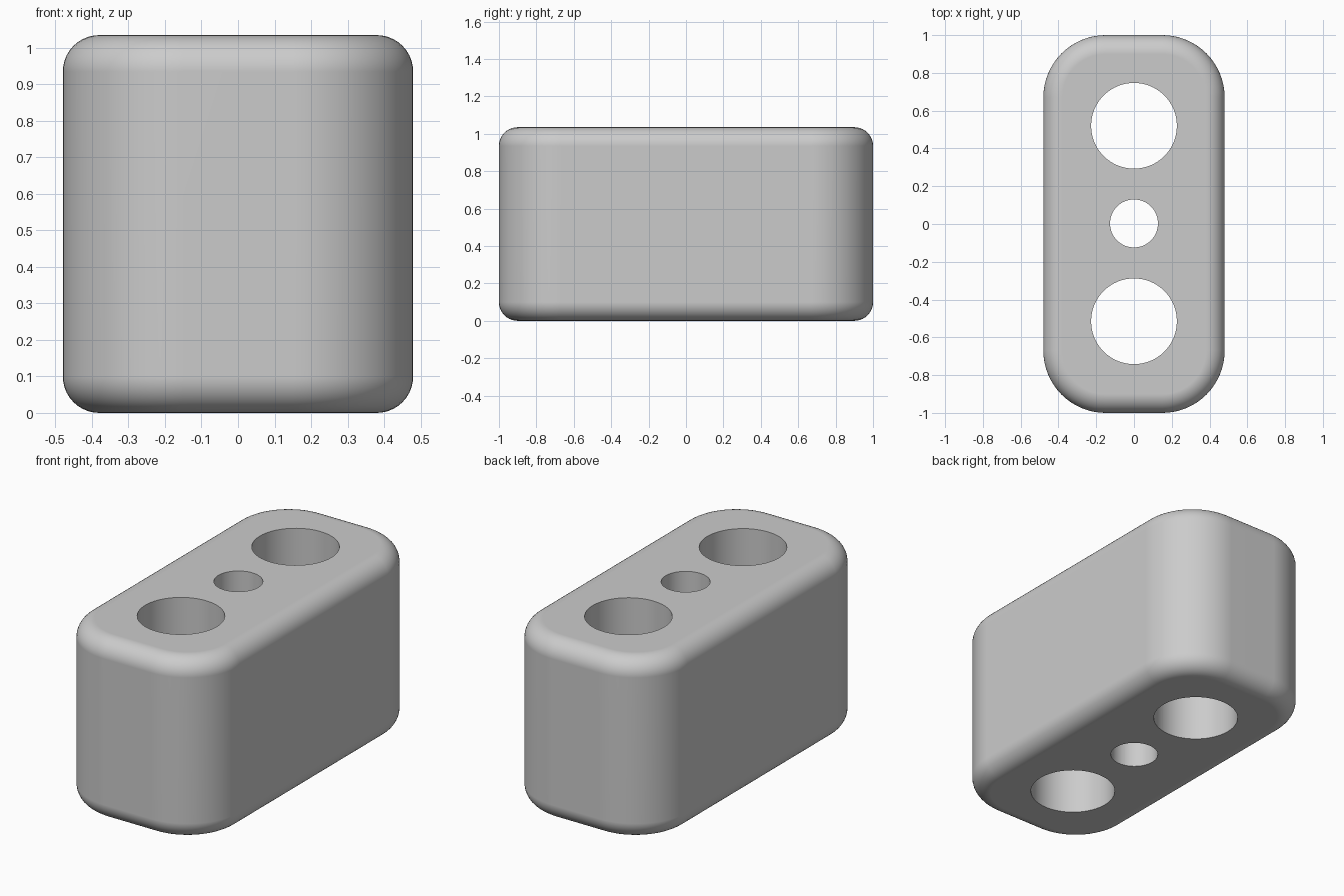
import bpy, bmesh, math

cube = bpy.data.objects.get("Cube")
if cube:
    bpy.data.objects.remove(cube, do_unlink=True)

HALF_X, HALF_Y, HEIGHT = 0.48, 1.0, 1.035
CORNER, FILLET = 0.33, 0.1
CORNER_STEPS, FILLET_STEPS = 16, 10

grey = bpy.data.materials.new("plain grey")
grey.use_nodes = True
COLOUR = (0.6, 0.6, 0.6, 1)
grey.diffuse_color = COLOUR
grey.node_tree.nodes["Principled BSDF"].inputs["Base Color"].default_value = COLOUR


def outline(inset):
    """Rounded rectangle, pulled inwards by inset."""
    radius = CORNER - inset
    points = []
    for quarter, (sx, sy) in enumerate([(1, 1), (-1, 1), (-1, -1), (1, -1)]):
        for i in range(CORNER_STEPS + 1):
            a = math.pi / 2 * (quarter + i / CORNER_STEPS)
            points.append((sx * (HALF_X - CORNER) + radius * math.cos(a),
                           sy * (HALF_Y - CORNER) + radius * math.sin(a)))
    return points


# Block: stacked outlines with a quarter-round fillet at bottom and top
fillet = []
for i in range(FILLET_STEPS + 1):
    a = math.pi / 2 * i / FILLET_STEPS
    fillet.append((FILLET * (1 - math.sin(a)), FILLET * (1 - math.cos(a))))
levels = fillet + [(inset, HEIGHT - z) for inset, z in reversed(fillet)]

bm = bmesh.new()
rings = [[bm.verts.new((x, y, z)) for x, y in outline(inset)] for inset, z in levels]
for low, high in zip(rings, rings[1:]):
    for i in range(len(low)):
        j = (i + 1) % len(low)
        bm.faces.new((low[i], low[j], high[j], high[i]))
bm.faces.new(list(reversed(rings[0])))
bm.faces.new(rings[-1])
mesh = bpy.data.meshes.new("block")
bm.to_mesh(mesh)
bm.free()
mesh.materials.append(grey)
block = bpy.data.objects.new("block", mesh)
bpy.context.collection.objects.link(block)

# Vertical through holes
cutters = []
for name, y, radius in [("front_hole", -0.515, 0.227), ("middle_hole", 0.003, 0.127),
                        ("back_hole", 0.52, 0.227)]:
    bpy.ops.mesh.primitive_cylinder_add(vertices=64, radius=radius, depth=HEIGHT * 2,
                                        location=(0, y, HEIGHT / 2))
    cutter = bpy.context.object
    cutter.name = name + "_cutter"
    cutter.hide_render = True
    cutter.data.materials.append(grey)
    cut = block.modifiers.new(name, 'BOOLEAN')
    cut.operation = 'DIFFERENCE'
    cut.solver = 'EXACT'
    cut.object = cutter
    cutters.append(cutter)

# Apply the cuts, then smooth the rounded surfaces
bpy.ops.object.select_all(action='DESELECT')
block.select_set(True)
bpy.context.view_layer.objects.active = block
for modifier in list(block.modifiers):
    bpy.ops.object.modifier_apply(modifier=modifier.name)
for cutter in cutters:
    bpy.data.objects.remove(cutter, do_unlink=True)
bpy.ops.object.shade_smooth_by_angle(angle=math.radians(30))
weighted = block.modifiers.new("flat caps", 'WEIGHTED_NORMAL')
weighted.keep_sharp = True
